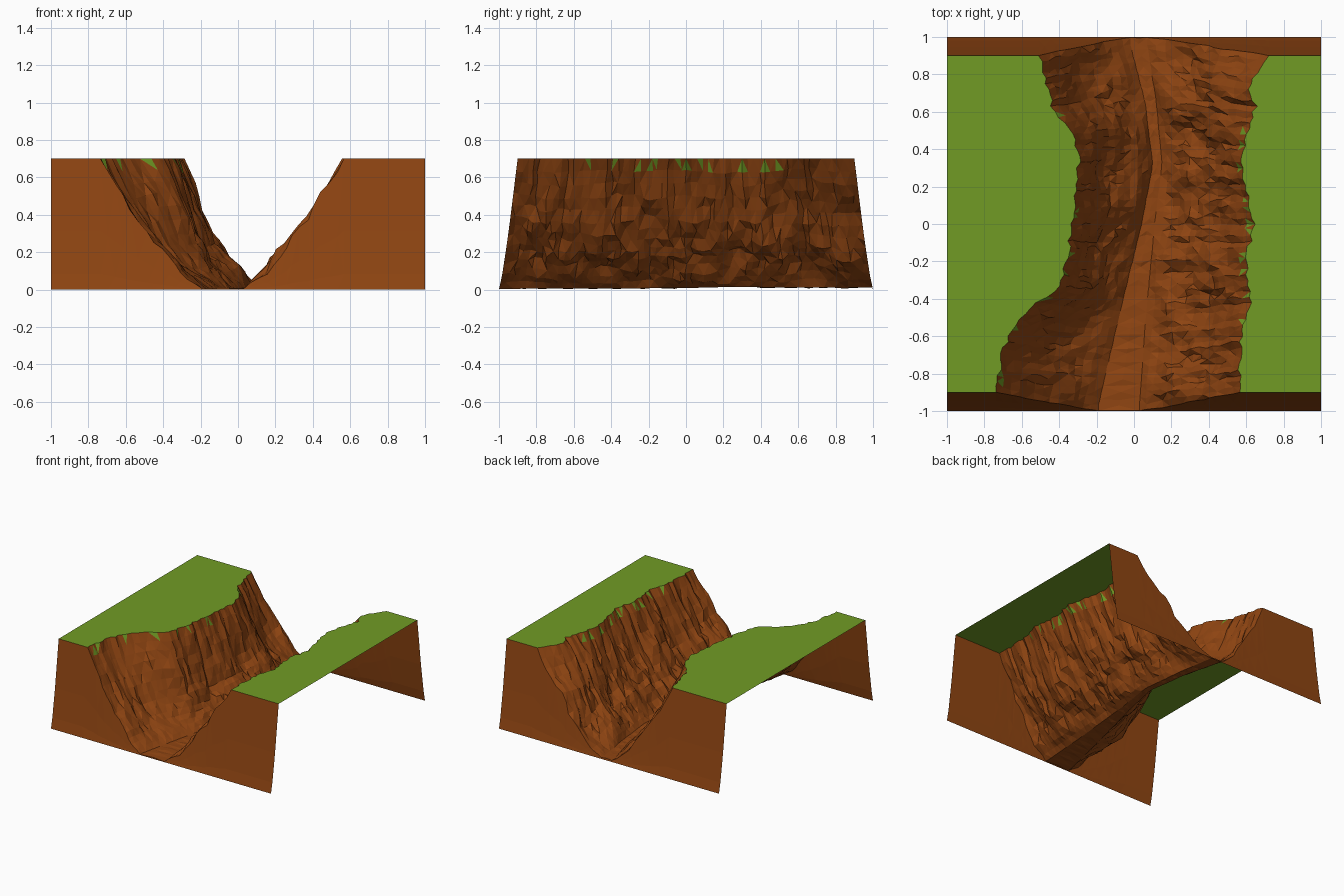
import bpy, bmesh, math, random
from mathutils import Vector, noise

if "Cube" in bpy.data.objects:
    bpy.data.objects.remove(bpy.data.objects["Cube"])

random.seed(4)
H = 0.7


def lerp(table, t):
    for (a, va), (b, vb) in zip(table, table[1:]):
        if t <= b:
            return va + (vb - va) * max(0, (t - a) / (b - a))
    return table[-1][1]


def material(name, rgb):
    m = bpy.data.materials.new(name)
    m.diffuse_color = (*rgb, 1)
    m.use_nodes = True
    m.node_tree.nodes["Principled BSDF"].inputs["Base Color"].default_value = m.diffuse_color
    return m


# Plan curves of the canyon (y, x): two rims and both sides of the valley floor
LEFT = [(-.9, -.73), (-.7, -.70), (-.55, -.63), (-.45, -.54), (-.37, -.41), (-.2, -.36),
        (0, -.33), (.2, -.31), (.35, -.29), (.52, -.33), (.62, -.43), (.75, -.46), (.9, -.50)]
RIGHT = [(-.9, .56), (-.6, .57), (-.45, .62), (-.2, .60), (0, .64), (.15, .61), (.3, .57),
         (.5, .60), (.65, .65), (.76, .61), (.84, .66), (.9, .71)]
FLOOR_L = [(-.9, -.19), (-.5, -.09), (0, .04), (.3, .10), (.6, .06), (.9, -.02)]
FLOOR_R = [(-.9, .03), (-.5, .06), (0, .11), (.3, .15), (.6, .12), (.9, .07)]
FLOOR_Z = [(-.9, .004), (0, .008), (.25, .015), (.5, .01), (.9, .01)]
# Wall sections (fraction across, height above the floor)
LEFT_WALL = [(0, .70), (.25, .46), (.45, .265), (.7, .125), (.88, .05), (1, 0)]
RIGHT_WALL = [(0, .0), (.15, .06), (.3, .15), (.45, .23), (.6, .34), (.78, .49), (1, .70)]


def end_inset(z):
    return .1 * (max(z, 0) / H) ** .8


def rock(f, y, side):
    """Displacement along the wall, fading out at rim and valley floor."""
    fade = math.sin(math.pi * f) ** .7
    p = Vector((f * 2.2 + side * 9.4, y * 4.5, 2.3))
    big = noise.noise(p)
    fine = noise.noise(p * 3.1) + random.uniform(-.25, .25)
    d = (.045 + .02 * side) * big + (.018 + .012 * side) * fine
    if side:  # rocky spur towards the back, hollow in the middle
        d += .04 * math.exp(-((y - .6) / .15) ** 2) - .025 * math.exp(-((y - .2) / .18) ** 2)
    d *= fade
    return d * (1 - 1.6 * side), d


def section(y):
    """One row of (x, z) across the whole terrain."""
    jit = random.uniform(-.012, .012)
    l, r = lerp(LEFT, y) + jit, lerp(RIGHT, y) - jit
    a, b, base = lerp(FLOOR_L, y), lerp(FLOOR_R, y), lerp(FLOOR_Z, y)
    n = 14

    def wall(x0, x1, table, side, steps):
        out = []
        for i in steps:
            f = i / n
            dx, dz = rock(f, y, side)
            out.append((x0 + (x1 - x0) * f + dx,
                        base + (1 - base / H) * lerp(table, f) + dz))
        return out

    pts = [(-1, H), ((l - 1) / 2, H), (l, H)]
    pts += wall(l, a, LEFT_WALL, 0, range(1, n + 1))
    pts.append(((a + b) / 2, base - .005 + random.uniform(0, .01)))
    pts += wall(b, r, RIGHT_WALL, 1, range(0, n))
    pts += [(r, H), ((r + 1) / 2, H), (1, H)]
    return [(x, min(H, max(.002, z))) for x, z in pts]


# Canyon rows, with sloping end faces closed down to the ground
N = 60
rows = []
for j in range(N + 1):
    t = -1 + 2 * j / N
    wob = .009 if 0 < j < N else 0
    rows.append([(x, t * (1 - end_inset(z)) + random.uniform(-wob, wob) * (z < H), z)
                 for x, z in section(t * .93)])


def skirt(row, sign):
    return [[(x, sign * (1 - end_inset(z * s)), z * s) for x, _, z in row]
            for s in (0, .12, .45)]


rows = skirt(rows[0], -1) + rows + skirt(rows[-1], 1)[::-1]

bm = bmesh.new()
grid = [[bm.verts.new(p) for p in row] for row in rows]
for j in range(len(grid) - 1):
    for i in range(len(grid[0]) - 1):
        a, b = grid[j][i], grid[j][i + 1]
        d, c = grid[j + 1][i], grid[j + 1][i + 1]
        tris = [(a, b, c), (a, c, d)] if (i + j) % 2 else [(a, b, d), (b, c, d)]
        for tri in tris:
            f = bm.faces.new(tri)
            zs = [v.co.z for v in tri]
            tuft = 2 < j < len(grid) - 4 and min(zs) > .61 and random.random() < .12
            # Grass on the plateau, plus scattered tufts at the rim
            f.material_index = 1 if min(zs) > H - .005 or tuft else 0

me = bpy.data.meshes.new("canyon_terrain")
bm.to_mesh(me)
bm.free()
me.materials.append(material("rock", (.28, .06, .006)))
me.materials.append(material("grass", (.165, .33, .018)))
bpy.context.collection.objects.link(bpy.data.objects.new("canyon_terrain", me))
